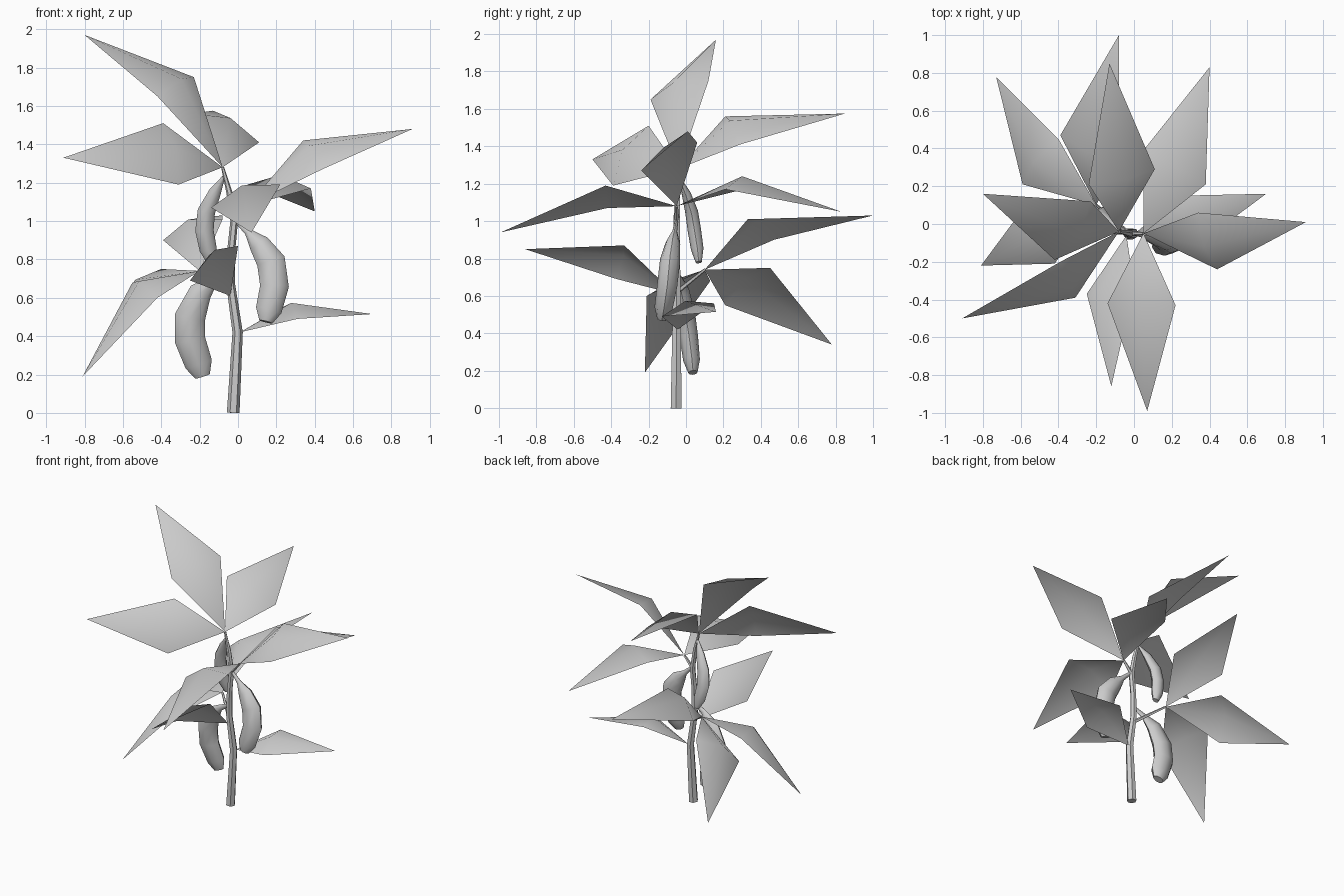
import bpy
from mathutils import Vector

if "Cube" in bpy.data.objects:
    bpy.data.objects.remove(bpy.data.objects["Cube"])


def make(name, verts, faces):
    me = bpy.data.meshes.new(name)
    me.from_pydata([tuple(v) for v in verts], [], faces)
    me.update()
    for p in me.polygons:
        p.use_smooth = True
    ob = bpy.data.objects.new(name, me)
    bpy.context.collection.objects.link(ob)
    return ob


def tube(name, path, sides=8, flat=1.0):
    """Sweep a ring along (x, y, z, radius) points; flat squashes it in depth."""
    from math import cos, sin, pi
    pts = [Vector(p[:3]) for p in path]
    verts, faces = [], []
    for i, p in enumerate(pts):
        d = (pts[min(i + 1, len(pts) - 1)] - pts[max(i - 1, 0)]).normalized()
        u = Vector((0, 1, 0)).cross(d).normalized()
        v = d.cross(u)
        r = path[i][3]
        for k in range(sides):
            a = 2 * pi * k / sides
            verts.append(p + u * r * cos(a) + v * r * flat * sin(a))
    for i in range(len(pts) - 1):
        for k in range(sides):
            a, b = i * sides + k, i * sides + (k + 1) % sides
            faces.append((a, b, b + sides, a + sides))
    faces.append(tuple(reversed(range(sides))))
    faces.append(tuple(range(len(verts) - sides, len(verts))))
    ob = make(name, verts, faces)
    bpy.ops.object.select_all(action='DESELECT')
    ob.select_set(True)
    bpy.context.view_layer.objects.active = ob
    bpy.ops.object.shade_smooth_by_angle(angle=0.9)
    return ob


def leaf(name, base, left, right, tip, ridge=0.06):
    """Kite-shaped leaf with a raised midrib point."""
    b, l, r, t = map(Vector, (base, left, right, tip))
    n = (t - b).cross(l - r).normalized()
    m = (l + r) / 2 + n * ridge
    return make(name, [b, r, t, l, m], [(0, 1, 4), (1, 2, 4), (2, 3, 4), (3, 0, 4)])


# Stem
tube("stem", [(-.025, -.053, 0, .033), (-.002, -.05, .42, .027), (-.038, -.05, .67, .023),
              (-.035, -.05, .85, .021), (-.02, -.05, 1.0, .02), (-.045, -.045, 1.15, .016),
              (-.08, -.04, 1.28, .008)], 6)

# Leaf stalks
low, mid, top = (-.2, .1, .74), (.05, -.05, 1.08), (-.08, -.04, 1.28)
tube("lower_stalk", [(-.03, -.05, .62, .014), (*low, .008)], 5)
tube("middle_stalk", [(-.02, -.05, 1.0, .014), (*mid, .008)], 5)

# Groups of three leaves
leaf("lower_leaf_side", low, (-.42, -.21, .60), (-.55, .13, .68), (-.81, -.22, .19))
leaf("lower_leaf_centre", low, (-.59, .21, .55), (-.40, .45, .75), (-.73, .78, .34))
leaf("lower_leaf_back", low, (-.39, .47, .90), (-.08, .33, 1.01), (-.08, 1.0, 1.03))
leaf("middle_leaf_side", mid, (.34, .06, 1.42), (.44, -.24, 1.27), (.91, .01, 1.48))
leaf("middle_leaf_back", mid, (.05, .39, 1.19), (.38, .21, 1.17), (.40, .83, 1.05))
leaf("middle_leaf_front", mid, (.22, -.43, 1.19), (-.14, -.42, 1.07), (.07, -.99, .94))
leaf("top_leaf_centre", top, (-.42, -.19, 1.65), (-.23, .12, 1.75), (-.80, .16, 1.97))
leaf("top_leaf_side", top, (-.31, -.39, 1.19), (-.39, -.20, 1.51), (-.91, -.50, 1.33))
leaf("top_leaf_back", top, (-.24, .21, 1.56), (.11, .29, 1.41), (-.13, .85, 1.575))

# Single leaves
leaf("single_leaf_front", (-.04, -.06, .61), (0, -.33, .87), (-.25, -.37, .69), (-.12, -.86, .85), .05)
leaf("single_leaf_side", (.01, -.045, .42), (.25, .15, .56), (.31, -.13, .49), (.70, .16, .515), .05)

# Pods
tube("right_pod", [(-.02, -.05, 1.01, .01), (.05, -.06, .945, .018), (.11, -.07, .88, .055),
                   (.172, -.085, .79, .075), (.19, -.1, .66, .075), (.16, -.12, .535, .068),
                   (.145, -.13, .475, .035)], 8, .72)
tube("left_pod", [(-.03, -.05, .75, .01), (-.12, -.04, .70, .022), (-.195, -.02, .63, .06),
                  (-.25, 0, .50, .08), (-.25, .015, .38, .08), (-.205, .03, .255, .072),
                  (-.185, .037, .19, .04)], 8, .62)
tube("upper_pod", [(-.075, -.035, 1.23, .008), (-.12, 0, 1.15, .032), (-.165, .03, 1.05, .046),
                   (-.175, .045, .95, .048), (-.155, .06, .85, .045), (-.135, .068, .78, .022)], 8, .75)
